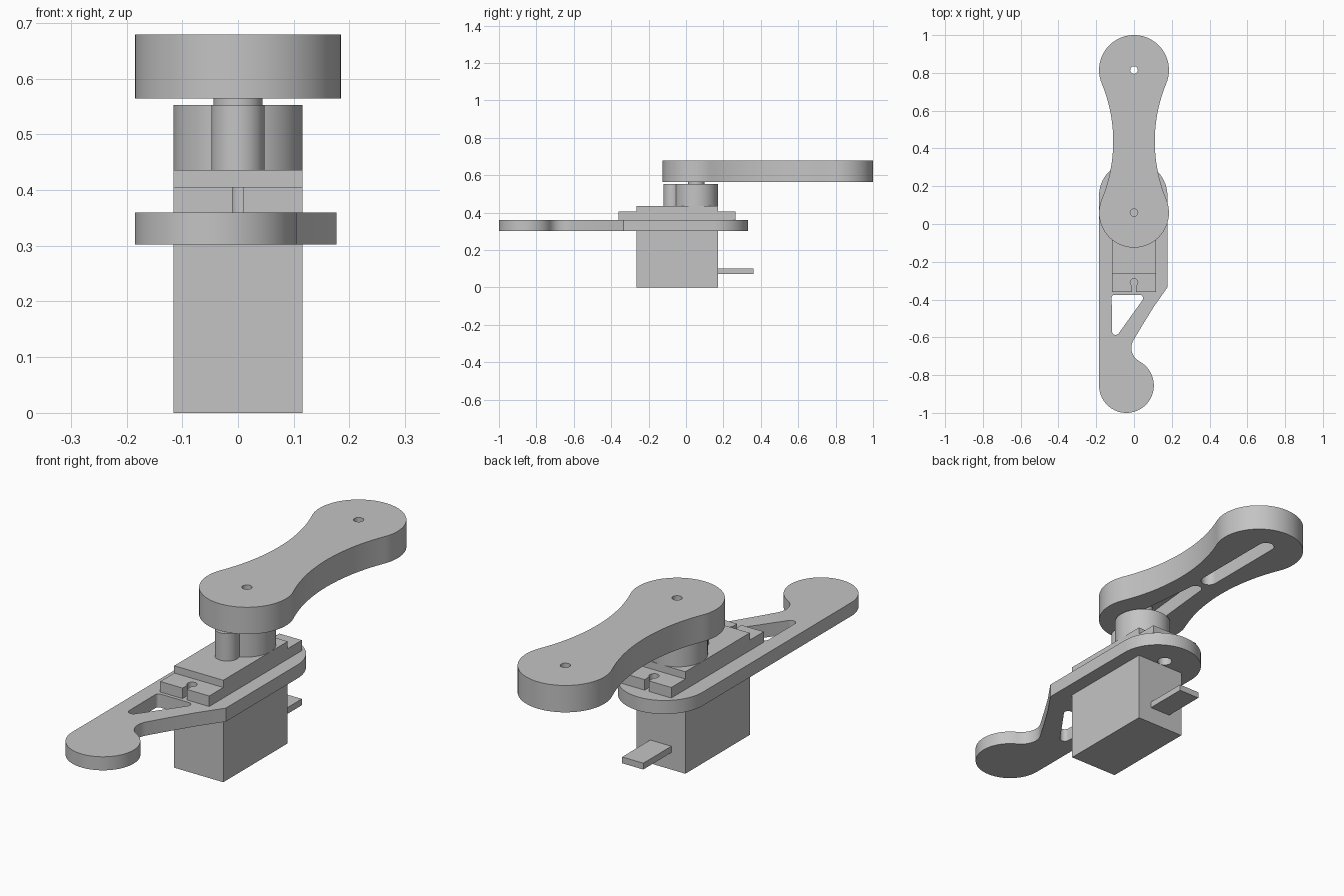
import bpy, bmesh
from math import sin, cos, radians, atan2, degrees, hypot

old = bpy.data.objects.get("Cube")
if old:
    bpy.data.objects.remove(old)

grey = bpy.data.materials.new("plain_grey")
grey.use_nodes = True
colour = (0.55, 0.55, 0.55, 1)
grey.diffuse_color = colour
grey.node_tree.nodes["Principled BSDF"].inputs["Base Color"].default_value = colour


def arc(cx, cy, r, a, b, n=16):
    """Points on a circle from angle a to angle b, in degrees."""
    angles = [radians(a + (b - a) * i / n) for i in range(n + 1)]
    return [(cx + r * cos(t), cy + r * sin(t)) for t in angles]


def circle(cy, r, n=40):
    return arc(0, cy, r, 0, 360, n)[:-1]


def box(x, y0, y1):
    return [(-x, y0), (x, y0), (x, y1), (-x, y1)]


def slot(y0, r0, y1, r1):
    """Long slot along y with round ends."""
    return arc(0, y0, r0, 180, 360) + arc(0, y1, r1, 0, 180)


def prism(name, outline, z0, z1):
    bm = bmesh.new()
    face = bm.faces.new([bm.verts.new((x, y, z0)) for x, y in outline])
    top = bmesh.ops.extrude_face_region(bm, geom=[face])["geom"]
    bmesh.ops.translate(bm, vec=(0, 0, z1 - z0),
                        verts=[v for v in top if isinstance(v, bmesh.types.BMVert)])
    bmesh.ops.recalc_face_normals(bm, faces=bm.faces)
    mesh = bpy.data.meshes.new(name)
    bm.to_mesh(mesh)
    bm.free()
    mesh.materials.append(grey)
    ob = bpy.data.objects.new(name, mesh)
    bpy.context.collection.objects.link(ob)
    return ob


def activate(ob):
    bpy.ops.object.select_all(action='DESELECT')
    ob.select_set(True)
    bpy.context.view_layer.objects.active = ob


def cut(ob, outline, z0, z1):
    cutter = prism("cutter", outline, z0, z1)
    cutter.hide_render = True
    mod = ob.modifiers.new("cut", 'BOOLEAN')
    mod.operation, mod.solver, mod.object = 'DIFFERENCE', 'EXACT', cutter
    activate(ob)
    bpy.ops.object.modifier_apply(modifier=mod.name)
    bpy.data.objects.remove(cutter)


def smooth(ob):
    activate(ob)
    bpy.ops.object.shade_smooth_by_angle(angle=radians(30))


PIVOT, TIP = 0.06, 0.815

# Motor case, cable and gear housing
prism("motor_case", box(0.116, -0.265, 0.17), 0, 0.436)
prism("cable", box(0.05, 0.16, 0.36), 0.073, 0.1)
housing = prism("gear_housing", circle(0.055, 0.116, 64), 0.43, 0.553)
small_housing = prism("small_gear_housing", circle(-0.073, 0.048), 0.43, 0.553)
shaft = prism("output_shaft", circle(0.055, 0.044), 0.55, 0.62)

# Mounting flange with a keyhole notch at each end
flange = prism("mounting_flange", box(0.116, -0.36, 0.265), 0.36, 0.405)
for hole_y, edge_y in ((-0.31, -0.4), (0.215, 0.3)):
    cut(flange, circle(hole_y, 0.02, 24), 0.3, 0.5)
    cut(flange, box(0.01, min(hole_y, edge_y), max(hole_y, edge_y)), 0.3, 0.5)

# Lower bracket: rounded back, straight side, round foot, slim neck
outline = arc(-0.004, 0.15, 0.181, 0, 180, 40)
outline += arc(-0.04, -0.855, 0.145, 180, 422, 48)
outline += arc(0.066, -0.656, 0.08, 242, 150)[1:]
outline += [(0.045, -0.535), (0.107, -0.435), (0.177, -0.335)]
bracket = prism("lower_bracket", outline, 0.302, 0.36)
window = arc(-0.105, -0.388, 0.013, 90, 180, 8)
window += arc(-0.097, -0.567, 0.02, 180, 324)
window += arc(0.03, -0.393, 0.018, -36, 90)
cut(bracket, window, 0.2, 0.5)
cut(bracket, circle(0.2, 0.03, 24), 0.2, 0.5)

# Upper arm: two round ends joined by tangent concave sides
end_r, waist = 0.185, 0.11
mid, half = (PIVOT + TIP) / 2, (TIP - PIVOT) / 2
gap = end_r - waist
side_x = (half ** 2 - gap ** 2) / (2 * gap)
side_r = side_x - waist
turn = degrees(atan2(half, side_x))
outline = arc(0, TIP, end_r, -turn, 180 + turn, 48)
outline += arc(-side_x, mid, side_r, turn, -turn, 32)[1:-1]
outline += arc(0, PIVOT, end_r, 180 - turn, 360 + turn, 48)
outline += arc(side_x, mid, side_r, 180 + turn, 180 - turn, 32)[1:-1]
arm = prism("upper_arm", outline, 0.564, 0.679)

# Blind slots under the arm, and a pin hole through each end
cut(arm, slot(PIVOT, 0.06, 0.4, 0.026), 0.5, 0.63)
cut(arm, slot(0.49, 0.034, 0.86, 0.034), 0.5, 0.63)
for y in (PIVOT, TIP):
    cut(arm, circle(y, 0.02, 24), 0.5, 0.75)

for part in (housing, small_housing, shaft, flange, bracket, arm):
    smooth(part)
